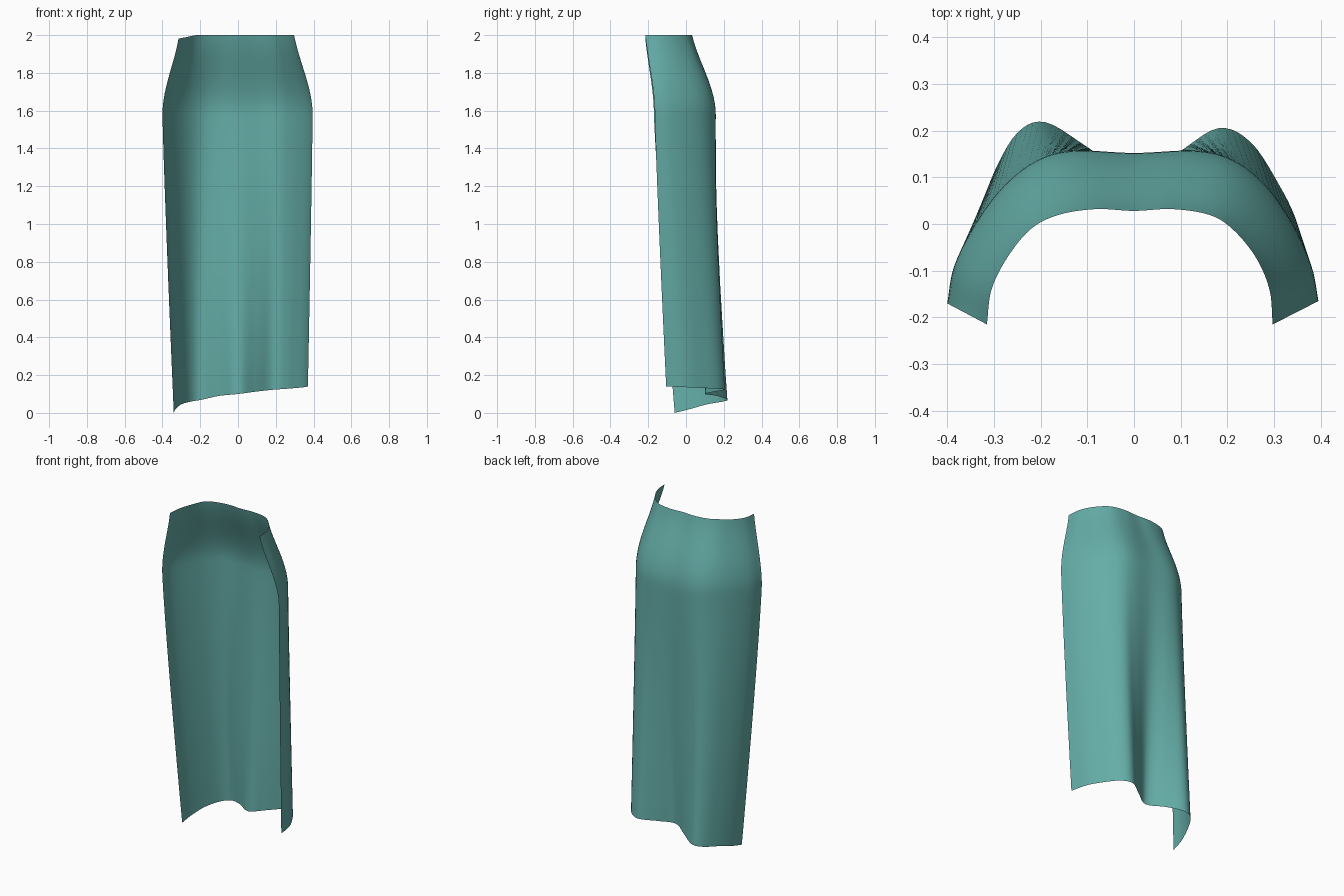
import bpy
import bmesh
import math
from mathutils import Vector

cube = bpy.data.objects.get("Cube")
if cube:
    bpy.data.objects.remove(cube, do_unlink=True)

# Cross-sections of the open skirt panel, from its -x edge round to its +x edge
WAIST = [(-.315, -.215), (-.305, -.14), (-.27, -.07), (-.22, -.01), (-.16, .02),
         (-.08, .032), (0, .028), (.08, .032), (.16, .02), (.21, -.01),
         (.26, -.07), (.29, -.14), (.297, -.215)]
HIP = [(-.4, -.17), (-.385, -.09), (-.34, 0), (-.28, .08), (-.21, .135),
       (-.13, .157), (0, .152), (.13, .157), (.21, .138), (.28, .085),
       (.34, 0), (.38, -.09), (.395, -.165)]
HEM = [(-.34, -.06, 0), (-.33, .02, .02), (-.3, .11, .045), (-.25, .195, .06),
       (-.19, .218, .07), (-.1, .165, .09), (0, .1, .1), (.09, .15, .112),
       (.18, .205, .122), (.25, .175, .127), (.31, .085, .132), (.35, 0, .136),
       (.37, -.105, .14)]
HIP_Z, STEPS = 1.58, 5
YOKE_ROWS, SKIRT_ROWS = 14, 28


def smooth_curve(points):
    """Catmull-Rom curve through the points."""
    p = [Vector(q) for q in points]
    p = [2 * p[0] - p[1]] + p + [2 * p[-1] - p[-2]]
    curve = []
    for a, b, c, d in zip(p, p[1:], p[2:], p[3:]):
        for k in range(STEPS):
            t = k / STEPS
            curve.append(b + (c - a) * t / 2 + (a - b * 2.5 + c * 2 - d / 2) * t ** 2
                         + ((b - c) * 3 + d - a) * t ** 3 / 2)
    return curve + [p[-2]]


waist = smooth_curve([(x, y, 2 - .2 * max(0, -x - .22)) for x, y in WAIST])
hip = smooth_curve([(x, y, HIP_Z) for x, y in HIP])
hem = smooth_curve(HEM)

# Loft: rounded yoke from waist to hip, then folds deepening down to the hem
rows = []
for i in range(YOKE_ROWS):
    s = i / YOKE_ROWS
    w = (math.sin(s * math.pi / 2) + s * s * (3 - 2 * s)) / 2
    row = []
    for a, b in zip(waist, hip):
        p = a.lerp(b, w)
        p.z = a.z + (b.z - a.z) * s
        row.append(p)
    rows.append(row)
for i in range(SKIRT_ROWS + 1):
    s = i / SKIRT_ROWS
    row = []
    for a, b in zip(hip, hem):
        p = a.lerp(b, s ** 1.15)
        p.z = a.z + (b.z - a.z) * s
        row.append(p)
    rows.append(row)

bm = bmesh.new()
grid = [[bm.verts.new(p) for p in row] for row in rows]
for upper, lower in zip(grid, grid[1:]):
    for j in range(len(upper) - 1):
        bm.faces.new((upper[j], upper[j + 1], lower[j + 1], lower[j])).smooth = True
mesh = bpy.data.meshes.new("skirt_back_panel")
bm.to_mesh(mesh)
bm.free()
panel = bpy.data.objects.new("skirt_back_panel", mesh)
bpy.context.collection.objects.link(panel)

# Teal cloth
cloth = bpy.data.materials.new("teal_cloth")
cloth.use_nodes = True
colour = (.13, .42, .39, 1)
cloth.diffuse_color = colour
cloth.node_tree.nodes["Principled BSDF"].inputs["Base Color"].default_value = colour
mesh.materials.append(cloth)
